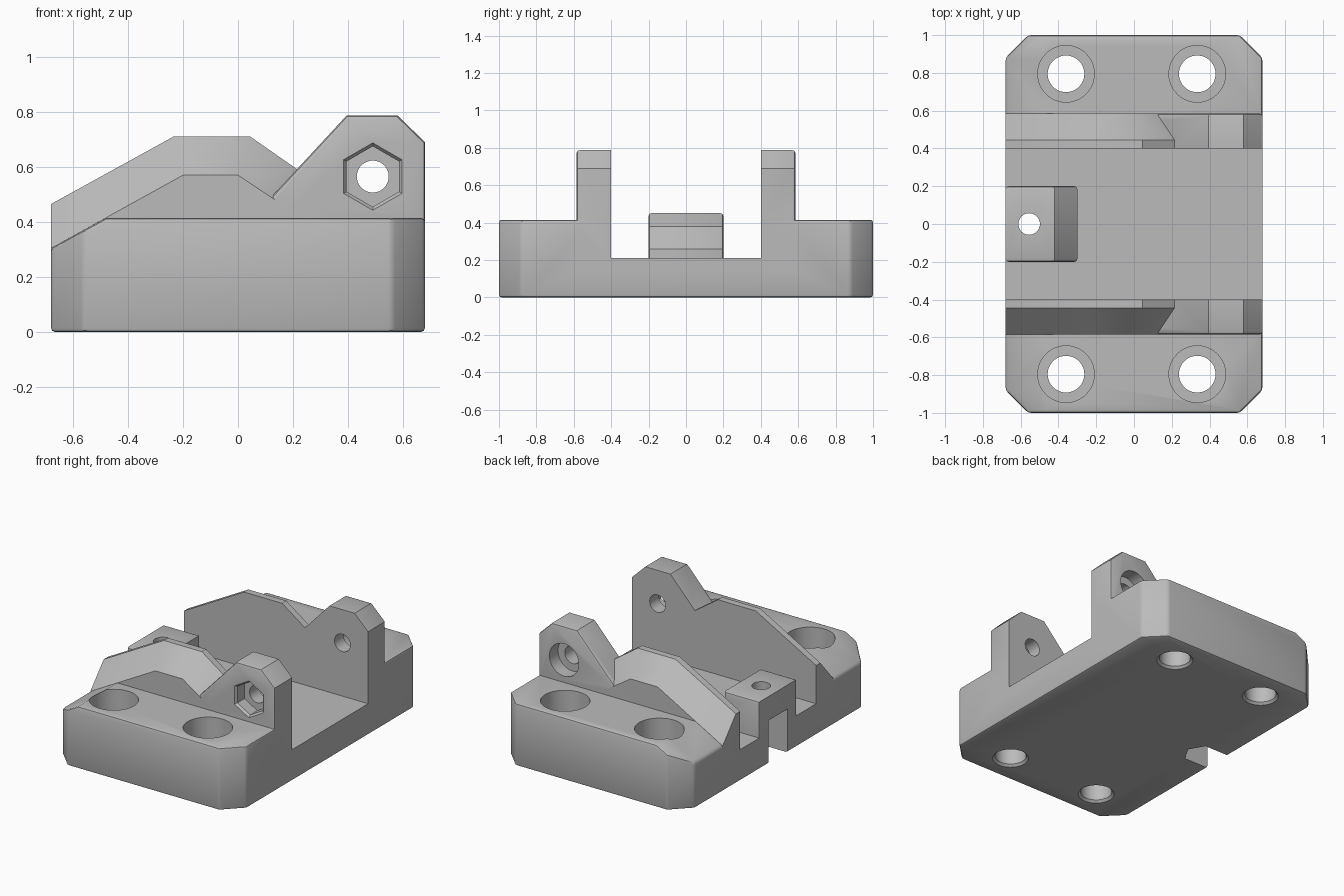
import bpy, bmesh, math
from mathutils import Matrix, Vector

if "Cube" in bpy.data.objects:
    bpy.data.objects.remove(bpy.data.objects["Cube"], do_unlink=True)


def finish(bm, name):
    bmesh.ops.recalc_face_normals(bm, faces=bm.faces[:])
    mesh = bpy.data.meshes.new(name)
    bm.to_mesh(mesh)
    bm.free()
    obj = bpy.data.objects.new(name, mesh)
    bpy.context.collection.objects.link(obj)
    return obj


def loft(name, sections, bevel_rule=None, width=0.015):
    """Solid through matching closed sections, with optional rounded edges."""
    bm = bmesh.new()
    rings = [[bm.verts.new(p) for p in s] for s in sections]
    n = len(rings[0])
    for a, b in zip(rings, rings[1:]):
        for i in range(n):
            j = (i + 1) % n
            bm.faces.new((a[i], a[j], b[j], b[i]))
    bm.faces.new(rings[0])
    bm.faces.new(rings[-1])
    if bevel_rule:
        bmesh.ops.recalc_face_normals(bm, faces=bm.faces[:])
        edges = [e for e in bm.edges if bevel_rule(e)]
        bmesh.ops.bevel(bm, geom=edges, offset=width, segments=2,
                        profile=0.5, affect='EDGES', clamp_overlap=True)
    return finish(bm, name)


def prism_y(name, profile, y0, y1, **kw):
    return loft(name, [[(x, y, z) for x, z in profile] for y in (y0, y1)], **kw)


def prism_z(name, plan, z0, z1, **kw):
    return loft(name, [[(x, y, z) for x, y in plan] for z in (z0, z1)], **kw)


def drill(name, centre, r1, r2, depth, sides=48, along_y=False):
    bm = bmesh.new()
    m = Matrix.Translation(centre)
    if along_y:
        m = m @ Matrix.Rotation(math.pi / 2, 4, 'X')
    bmesh.ops.create_cone(bm, cap_ends=True, segments=sides, radius1=r1,
                          radius2=r2, depth=depth, matrix=m)
    return finish(bm, name)


def combine(target, tool, operation):
    mod = target.modifiers.new("combine", 'BOOLEAN')
    mod.object, mod.operation, mod.solver = tool, operation, 'EXACT'
    bpy.context.view_layer.objects.active = target
    bpy.ops.object.modifier_apply(modifier=mod.name)
    bpy.data.objects.remove(tool, do_unlink=True)


def cut(tool):
    combine(body, tool, 'DIFFERENCE')


def add(tool):
    combine(body, tool, 'UNION')


W, C = 0.68, 0.12      # half width in x, corner cut
TOP, FLOOR = 0.415, 0.21
WALL_IN, WALL_OUT = 0.4, 0.585

# Base plate with cut corners and softened edges
plan = [(W - C, -1), (W, -1 + C), (W, 1 - C), (W - C, 1),
        (-W + C, 1), (-W, 1 - C), (-W, -1 + C), (-W + C, -1)]
bm = bmesh.new()
low = [bm.verts.new((x, y, 0)) for x, y in plan]
high = [bm.verts.new((x, y, TOP)) for x, y in plan]
bm.faces.new(low)
bm.faces.new(high)
for i in range(len(plan)):
    j = (i + 1) % len(plan)
    bm.faces.new((low[i], low[j], high[j], high[i]))
# Sloping left end of the top
res = bmesh.ops.bisect_plane(bm, geom=bm.verts[:] + bm.edges[:] + bm.faces[:],
                             plane_co=Vector((-0.48, 0, TOP)),
                             plane_no=Vector((-0.11, 0, 0.2)), clear_outer=True)
bmesh.ops.holes_fill(bm, edges=[e for e in bm.edges if e.is_boundary], sides=0)
bmesh.ops.recalc_face_normals(bm, faces=bm.faces[:])
sharp = [e for e in bm.edges if e.calc_face_angle(0) > 0.6]
bmesh.ops.bevel(bm, geom=sharp, offset=0.015, segments=2, profile=0.5,
                affect='EDGES', clamp_overlap=True)
body = finish(bm, "mounting_bracket")

# Side walls: chamfered ridge plus pivot ear, mirrored front and back
inner = [(-W, 0.465), (-0.235, 0.71), (0.045, 0.71), (0.26, 0.56)]
outer = [(-W, 0.305), (-0.2, 0.57), (0, 0.57), (0.18, 0.45)]
ear = [(0.12, 0.49), (0.395, 0.787), (0.58, 0.787), (W, 0.69),
       (W, 0.15), (0.12, 0.15)]
for s in (1, -1):
    sections = []
    for (xi, zi), (xo, zo) in zip(inner, outer):
        sections.append([(xi, s * 0.38, 0.15), (xi, s * 0.38, zi),
                         (xi, s * 0.445, zi), (xo, s * WALL_OUT, zo),
                         (xo, s * WALL_OUT, 0.15)])
    add(loft("ridge", sections))
    add(prism_y("ear", ear, s * 0.38, s * WALL_OUT,
                bevel_rule=lambda e: all(abs(v.co.y) > 0.58 for v in e.verts)))

# Central channel
cut(prism_z("channel", [(-1, -WALL_IN), (1, -WALL_IN), (1, WALL_IN), (-1, WALL_IN)],
            FLOOR, 1))

# Stepped clamp block in the channel
block = [(-W, 0.15), (-W, 0.45), (-0.42, 0.45), (-0.42, 0.38),
         (-0.3, 0.26), (-0.3, 0.15)]
add(prism_y("block", block, -0.2, 0.2,
            bevel_rule=lambda e: abs(e.verts[0].co.y - e.verts[1].co.y) < 0.01))

# Nut slot and screw hole under the block
cut(prism_z("nut_slot", [(-0.8, -0.1), (-0.497, -0.1), (-0.44, 0),
                         (-0.497, 0.1), (-0.8, 0.1)], -0.1, 0.29))
cut(drill("block_hole", (-0.555, 0, 0.3), 0.057, 0.057, 1))

# Counterbored mounting holes
for x in (-0.36, 0.335):
    for y in (-0.795, 0.795):
        cut(drill("hole", (x, y, 0.2), 0.097, 0.097, 1))
        cut(drill("counterbore", (x, y, 0.4), 0.15, 0.15, 0.5))
        cut(drill("countersink", (x, y, 0), 0.127, 0.097, 0.03))

# Pivot holes: hexagonal pocket in front, round pocket at the back
px, pz = 0.49, 0.565
cut(drill("pivot_hole", (px, 0, pz), 0.058, 0.058, 3, along_y=True))
cut(drill("hex_pocket", (px, -0.595, pz), 0.11, 0.11, 0.2, 6, True))
cut(drill("hex_rim", (px, -WALL_OUT, pz), 0.11, 0.135, 0.03, 6, True))
cut(drill("round_pocket", (px, 0.595, pz), 0.108, 0.108, 0.2, along_y=True))

# Single grey material
mat = bpy.data.materials.new("grey")
mat.use_nodes = True
grey = (0.5, 0.5, 0.5, 1)
mat.diffuse_color = grey
mat.node_tree.nodes["Principled BSDF"].inputs["Base Color"].default_value = grey
body.data.materials.clear()
body.data.materials.append(mat)
for f in body.data.polygons:
    f.material_index = 0

bpy.ops.object.select_all(action='DESELECT')
body.select_set(True)
bpy.context.view_layer.objects.active = body
bpy.ops.object.shade_smooth_by_angle(angle=math.radians(30))
